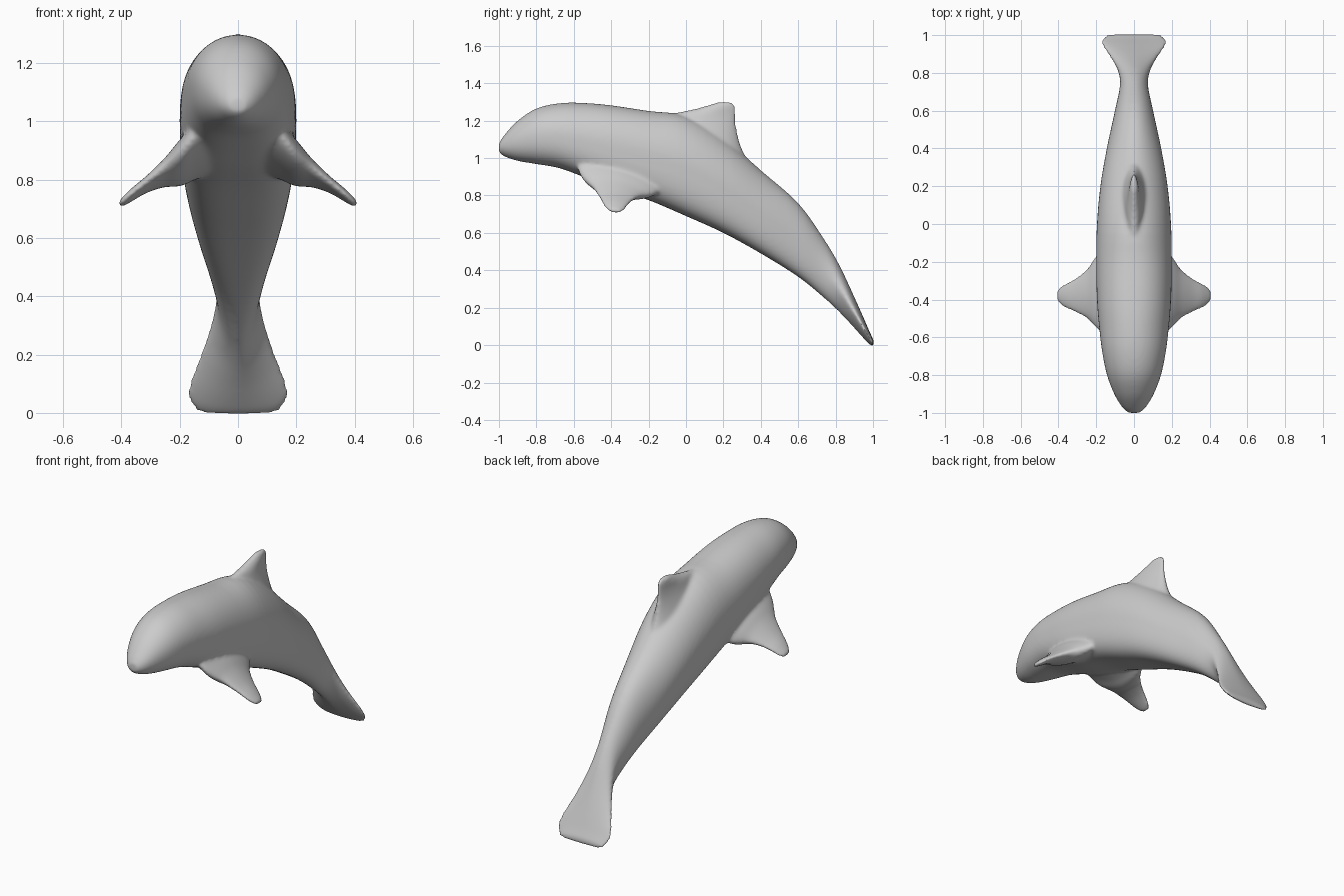
import bpy, math

if "Cube" in bpy.data.objects:
    bpy.data.objects.remove(bpy.data.objects["Cube"])

SIDES = 48


def spline(rows, steps):
    """Catmull-Rom interpolation of section rows."""
    out = []
    for i in range(len(rows) - 1):
        a, b, c, d = (rows[max(0, min(len(rows) - 1, i + k))] for k in (-1, 0, 1, 2))
        for s in range(steps):
            t = s / steps
            out.append([b[k] + 0.5 * t * (c[k] - a[k]
                        + t * (2 * a[k] - 5 * b[k] + 4 * c[k] - d[k]
                        + t * (3 * (b[k] - c[k]) + d[k] - a[k])))
                        for k in range(len(b))])
    out.append(list(rows[-1]))
    return out


def loft(name, rows, place, steps=4):
    """Skin superellipse sections (pos, u0, u1, v0, v1, upper power, lower power)."""
    verts, faces = [], []
    rings = spline(rows, steps)
    for pos, u0, u1, v0, v1, upper, lower in rings:
        for k in range(SIDES):
            a = 2 * math.pi * k / SIDES
            c, s = math.cos(a), math.sin(a)
            n = upper if s >= 0 else lower
            cu = math.copysign(abs(c) ** (2 / n), c)
            sv = math.copysign(abs(s) ** (2 / n), s)
            verts.append(place(pos, (u0 + u1) / 2 + cu * (u1 - u0) / 2,
                               (v0 + v1) / 2 + sv * (v1 - v0) / 2))
    for r in range(len(rings) - 1):
        for k in range(SIDES):
            i, j = r * SIDES + k, r * SIDES + (k + 1) % SIDES
            faces.append((i, j, j + SIDES, i + SIDES))
    faces.append(tuple(range(SIDES))[::-1])
    faces.append(tuple(range(len(verts) - SIDES, len(verts))))
    mesh = bpy.data.meshes.new(name)
    mesh.from_pydata(verts, [], faces)
    obj = bpy.data.objects.new(name, mesh)
    bpy.context.collection.objects.link(obj)
    # Consistent outward normals
    bpy.context.view_layer.objects.active = obj
    obj.select_set(True)
    bpy.ops.object.mode_set(mode='EDIT')
    bpy.ops.mesh.select_all(action='SELECT')
    bpy.ops.mesh.normals_make_consistent(inside=False)
    bpy.ops.object.mode_set(mode='OBJECT')
    return obj


# Body and tail fluke: y, half width, bottom z, top z, upper power, lower power
# (a high lower power flattens the belly)
body_keys = [
    (-1.00, .03, 1.03, 1.08, 2, 2), (-.97, .063, 1.008, 1.125, 2, 2),
    (-.90, .105, .985, 1.20, 2, 2.2), (-.80, .143, .968, 1.265, 2, 2.4),
    (-.68, .168, .947, 1.293, 2, 2.6), (-.55, .184, .90, 1.295, 2, 2.8),
    (-.40, .196, .84, 1.282, 2.1, 3), (-.20, .20, .775, 1.252, 2.1, 3.2),
    (0, .196, .69, 1.225, 1.95, 3.2), (.20, .178, .60, 1.11, 1.9, 3.2),
    (.40, .144, .49, .935, 1.9, 3), (.60, .101, .365, .76, 2, 2.6),
    (.74, .074, .25, .565, 1.9, 2), (.82, .09, .175, .43, 1.6, 1.6),
    (.89, .132, .102, .28, 1.5, 1.5), (.95, .172, .036, .145, 1.6, 1.6),
    (.98, .168, .005, .075, 1.8, 1.8), (1.004, .145, -.012, .025, 2, 2)]
body = loft("body", [(y, -w, w, b, t, n, m) for y, w, b, t, n, m in body_keys],
            lambda p, u, v: (u, p, v))

# Dorsal fin: z, front y, back y, half thickness
dorsal_keys = [
    (.93, -.10, .36, .12), (1.05, -.14, .30, .10), (1.13, -.15, .277, .072),
    (1.19, -.14, .268, .05), (1.235, -.08, .268, .036), (1.262, .04, .268, .028),
    (1.285, .12, .262, .021), (1.301, .17, .245, .012)]
parts = [loft("dorsal_fin", [(z, a, b, -w, w, 1.6, 1.6) for z, a, b, w in dorsal_keys],
              lambda p, u, v: (v, u, p))]

# Pectoral fins: x, front y, back y, bottom z, top z (chord tilts up at the front)
fin_keys = [
    (.08, -.58, -.12, .84, 1.02), (.15, -.58, -.13, .81, .985),
    (.185, -.565, -.15, .79, .945), (.215, -.535, -.19, .78, .912),
    (.25, -.50, -.24, .776, .87),
    (.31, -.47, -.285, .755, .812), (.36, -.447, -.312, .726, .772),
    (.39, -.43, -.33, .708, .744), (.408, -.405, -.35, .703, .726)]
for side, label in ((1, "right_fin"), (-1, "left_fin")):
    parts.append(loft(label, [k + (1.8, 1.8) for k in fin_keys],
                      lambda p, u, v, s=side:
                      (s * p, u, v - (.32 - .6 * p) * (u + .36))))

# Fuse the parts into one smooth skin
bpy.ops.object.select_all(action='DESELECT')
for o in parts + [body]:
    o.select_set(True)
bpy.context.view_layer.objects.active = body
bpy.ops.object.join()
body.name = "dolphin_body"
remesh = body.modifiers.new("fuse", 'REMESH')
remesh.mode = 'VOXEL'
remesh.voxel_size = 0.009
remesh.use_smooth_shade = True
soften = body.modifiers.new("soften", 'SMOOTH')
soften.factor = 0.5
soften.iterations = 14
